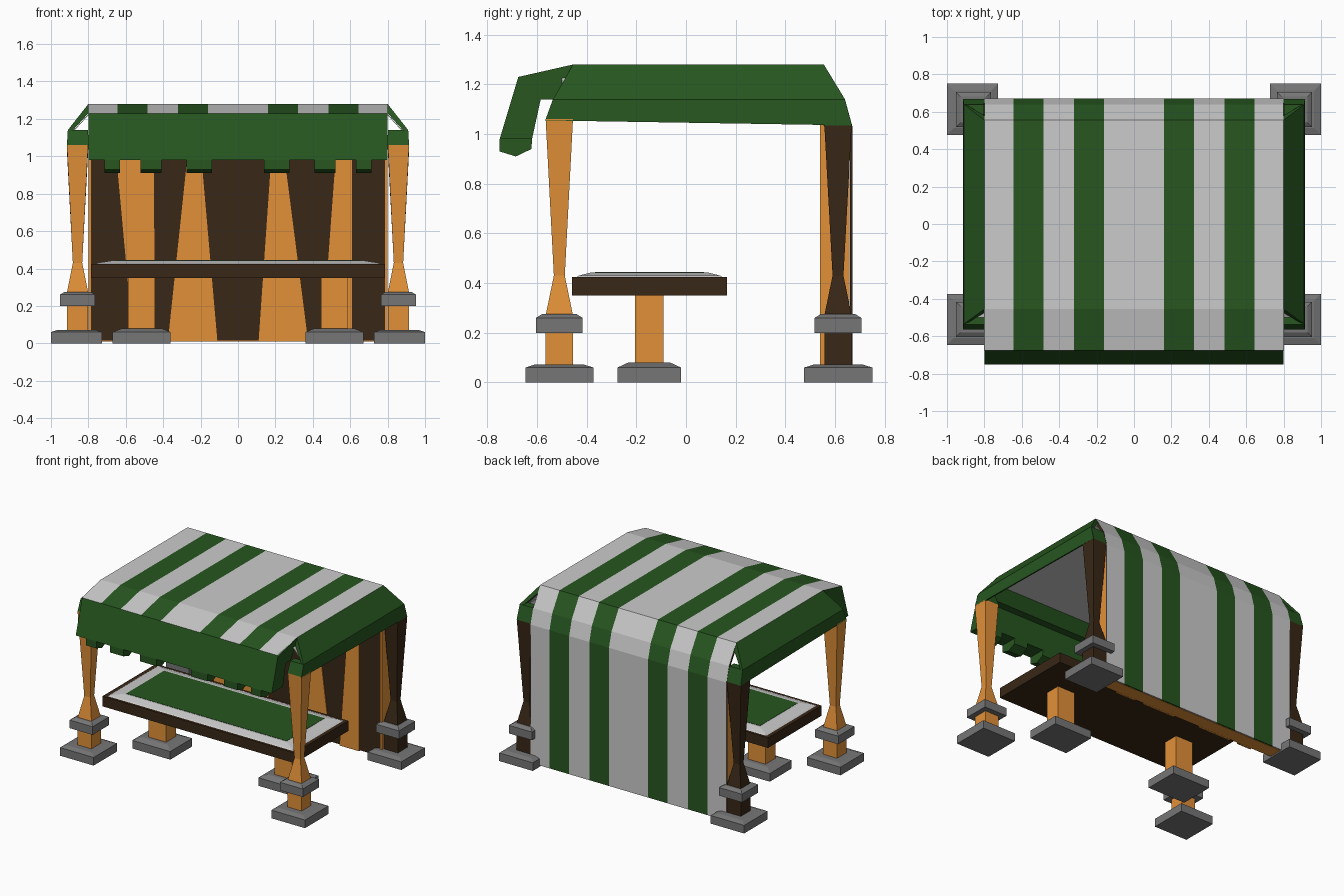
import bpy, bmesh

if "Cube" in bpy.data.objects:
    bpy.data.objects.remove(bpy.data.objects["Cube"])


def material(name, r, g, b):
    m = bpy.data.materials.new(name)
    m.diffuse_color = (r, g, b, 1)
    m.use_nodes = True
    m.node_tree.nodes["Principled BSDF"].inputs["Base Color"].default_value = m.diffuse_color
    return m


ORANGE = material("light_wood", 0.76, 0.28, 0.04)
BROWN = material("dark_wood", 0.04, 0.02, 0.008)
GREEN = material("green_cloth", 0.02, 0.093, 0.014)
CLOTH = material("pale_cloth", 0.56, 0.56, 0.56)
STONE = material("stone", 0.18, 0.18, 0.18)


def loft(name, ring_a, ring_b, mat, *more):
    """Closed solid through two or more rings of equal point count."""
    bm = bmesh.new()
    rings = [[bm.verts.new(p) for p in r] for r in (ring_a, ring_b, *more)]
    n = len(ring_a)
    for a, b in zip(rings, rings[1:]):
        for i in range(n):
            j = (i + 1) % n
            bm.faces.new((a[i], a[j], b[j], b[i]))
    bm.faces.new(rings[0])
    bm.faces.new(rings[-1])
    bmesh.ops.recalc_face_normals(bm, faces=bm.faces)
    me = bpy.data.meshes.new(name)
    bm.to_mesh(me)
    bm.free()
    ob = bpy.data.objects.new(name, me)
    bpy.context.collection.objects.link(ob)
    me.materials.append(mat)
    return ob


def stack(name, cx, cy, levels, mat):
    """Rectangular column given (z, half width, half depth) levels."""
    rings = [[(cx + sx * hx, cy + sy * hy, z)
              for sx, sy in ((-1, -1), (1, -1), (1, 1), (-1, 1))]
             for z, hx, hy in levels]
    return loft(name, rings[0], rings[1], mat, *rings[2:])


def prism(name, profile, x0, x1, mat):
    """Extrude a (y, z) profile along x."""
    return loft(name, [(x0, y, z) for y, z in profile],
                [(x1, y, z) for y, z in profile], mat)


# Corner posts with stone feet, collars and cloth caps
for side, s in (("left", -1), ("right", 1)):
    for end, cy, top, wood in (("front", -0.51, 1.06, ORANGE),
                               ("back", 0.612, 1.035, BROWN)):
        tag = f"{end}_{side}"
        cx = s * 0.858
        stack(tag + "_foot", s * 0.863, cy if cy < 0 else 0.613,
              [(0, .137, .137), (.06, .137, .137), (.072, .1, .1)], STONE)
        stack(tag + "_post", cx, cy,
              [(.06, .057, .055), (.27, .057, .055), (.43, .025, .022),
               (top, .057, .055)], wood)
        stack(tag + "_collar", cx, cy,
              [(.2, .094, .094), (.26, .094, .094), (.275, .07, .07)], STONE)
        stack(tag + "_cap", cx - s * .002, cy,
              [(top, .058, .055), (1.14, .054, .026)], GREEN)

    # Sloping side flap of the canopy
    section = [(.8, 1.28, -.455, .555), (.91, 1.14, -.535, .64),
               (.915, 1.055, -.565, .668), (.905, 1.055, -.565, .668),
               (.9, 1.12, -.535, .64), (.8, 1.23, -.475, .58)]
    rear_drop = lambda z: z - 0.02 if z < 1.1 else z
    loft(side + "_canopy_flap",
         [(s * x, y0, z) for x, z, y0, y1 in section],
         [(s * x, y1, rear_drop(z)) for x, z, y0, y1 in section], GREEN)

    # Table leg
    stack(side + "_table_foot", s * .515, -.148,
          [(0, .155, .128), (.06, .155, .128), (.08, .105, .085)], STONE)
    stack(side + "_table_leg", s * .515, -.148,
          [(.07, .072, .058), (.36, .072, .058)], ORANGE)

# Striped cloth running over the roof and down the back
cloth = [(-.675, 1.23), (-.455, 1.28), (.555, 1.28), (.64, 1.14),
         (.67, 1.03), (.67, .01), (.661, .01), (.661, 1.03),
         (.628, 1.13), (.55, 1.25), (-.455, 1.265)]
edges = [-.8, -.645, -.485, -.32, -.16, .16, .32, .485, .645, .8]
for i, (x0, x1) in enumerate(zip(edges, edges[1:])):
    ob = prism(f"cloth_stripe_{i + 1}", cloth, x0, x1, GREEN if i % 2 else CLOTH)
    ob.data.materials.append(BROWN)
    for f in ob.data.polygons:  # dark outer ends
        if abs(f.center.x) > .799:
            f.material_index = 1

# Green trim closing the canopy's front corners
for s in (-1, 1):
    prism("roof_edge_trim", [(-.675, 1.23), (-.455, 1.28), (-.455, 1.26)],
          s * .79, s * .802, GREEN)

# Ceiling lining following the inside of the canopy
arch = [(.8, 1.225), (.896, 1.12), (.9, 1.06)]
inner = [(.898, 1.06), (.893, 1.118), (.798, 1.222)]
outline = ([(x, z) for x, z in arch + inner] +
           [(-x, z) for x, z in inner[::-1] + arch[::-1]])
loft("ceiling", [(x, -.5, z) for x, z in outline],
     [(x, .58, z) for x, z in outline], CLOTH)

# Front valance with hanging tabs
prism("front_valance", [(-.675, 1.23), (-.75, .98), (-.62, .98), (-.585, 1.14),
                        (-.53, 1.14), (-.47, 1.225), (-.455, 1.265)], -.8, .8, GREEN)
tab = [(-.75, .98), (-.75, .93), (-.685, .91), (-.622, .94), (-.62, .98)]
for s in (-1, 1):
    for a, b in ((.14, .275), (.41, .52), (.63, .715)):
        prism("valance_tab", tab, s * a, s * b, GREEN)

# Back wall: core, dark lining and tapered light boards
stack("back_wall", 0, .607, [(.01, .795, .051), (1.03, .795, .051),
                             (1.1, .795, .025)], ORANGE)
stack("wall_lining", 0, .553, [(.015, .785, .005), (1.1, .785, .005)], BROWN)
for x0, x1, t0, t1 in ((-.56, -.445, -.66, -.45), (-.375, -.11, -.26, -.205),
                       (.11, .375, .185, .235), (.45, .61, .53, .61)):
    loft("wall_board", *[[(a, .54, z), (b, .54, z), (b, .555, z), (a, .555, z)]
                         for a, b, z in ((x0, x1, .01), (t0, t1, 1.1))], ORANGE)
for s in (-1, 1):
    stack("wall_edge_board", s * .79, .547, [(.01, .008, .008), (1.1, .008, .008)], ORANGE)

# Table top with pale sloping rim and green field
stack("table_top", 0, -.147, [(.35, .785, .312), (.425, .785, .312)], BROWN)
stack("table_rim", 0, -.147,
      [(.42, .765, .3), (.43, .75, .285), (.443, .67, .235)], CLOTH)
stack("table_cloth", 0, -.147, [(.438, .655, .22), (.445, .655, .22)], GREEN)
